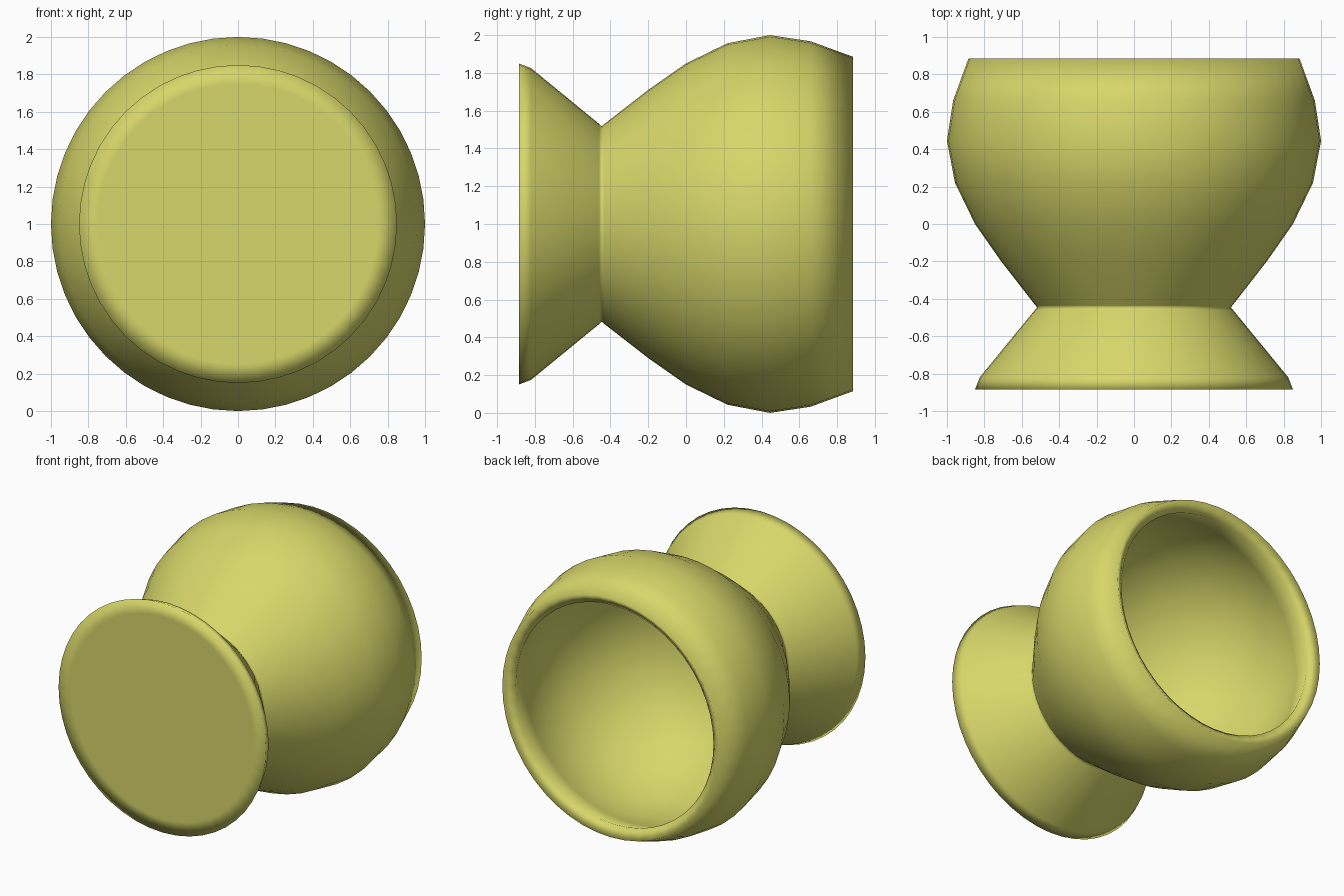
import bpy, bmesh, math

if "Cube" in bpy.data.objects:
    bpy.data.objects.remove(bpy.data.objects["Cube"])

SIDES = 48

# Shared olive material
mat = bpy.data.materials.new("olive")
mat.diffuse_color = (0.68, 0.68, 0.145, 1)
mat.use_nodes = True
mat.node_tree.nodes["Principled BSDF"].inputs["Base Color"].default_value = mat.diffuse_color


def lathe(name, profile):
    """Revolve (radius, y) points around the y axis at height z = 1."""
    bm = bmesh.new()
    rings = []
    for r, y in profile:
        if r == 0:
            rings.append([bm.verts.new((0, y, 1))])
        else:
            rings.append([bm.verts.new((r * math.sin(2 * math.pi * i / SIDES), y,
                                        1 + r * math.cos(2 * math.pi * i / SIDES)))
                          for i in range(SIDES)])
    for a, b in zip(rings, rings[1:]):
        for i in range(SIDES):
            j = (i + 1) % SIDES
            quad = [a[i % len(a)], a[j % len(a)], b[j % len(b)], b[i % len(b)]]
            bm.faces.new(list(dict.fromkeys(quad))).smooth = True
    bmesh.ops.recalc_face_normals(bm, faces=bm.faces)
    mesh = bpy.data.meshes.new(name)
    bm.to_mesh(mesh)
    bm.free()
    mesh.materials.append(mat)
    ob = bpy.data.objects.new(name, mesh)
    bpy.context.collection.objects.link(ob)
    return ob


# One continuous skin: flat foot, flared stem, bowl, sloped rim and hollow inside
lathe("egg_cup", [
    (0, -0.885), (0.75, -0.885), (0.85, -0.885), (0.825, -0.82), (0.53, -0.46),
    (0.517, -0.447), (0.527, -0.435),
    (0.71, -0.2), (0.85, 0), (0.957, 0.22), (1.0, 0.445), (0.967, 0.66),
    (0.885, 0.885),
    (0.81, 0.835), (0.865, 0.66), (0.895, 0.445), (0.865, 0.22), (0.775, 0),
    (0.61, -0.22), (0.42, -0.35), (0.22, -0.41), (0, -0.43),
])
